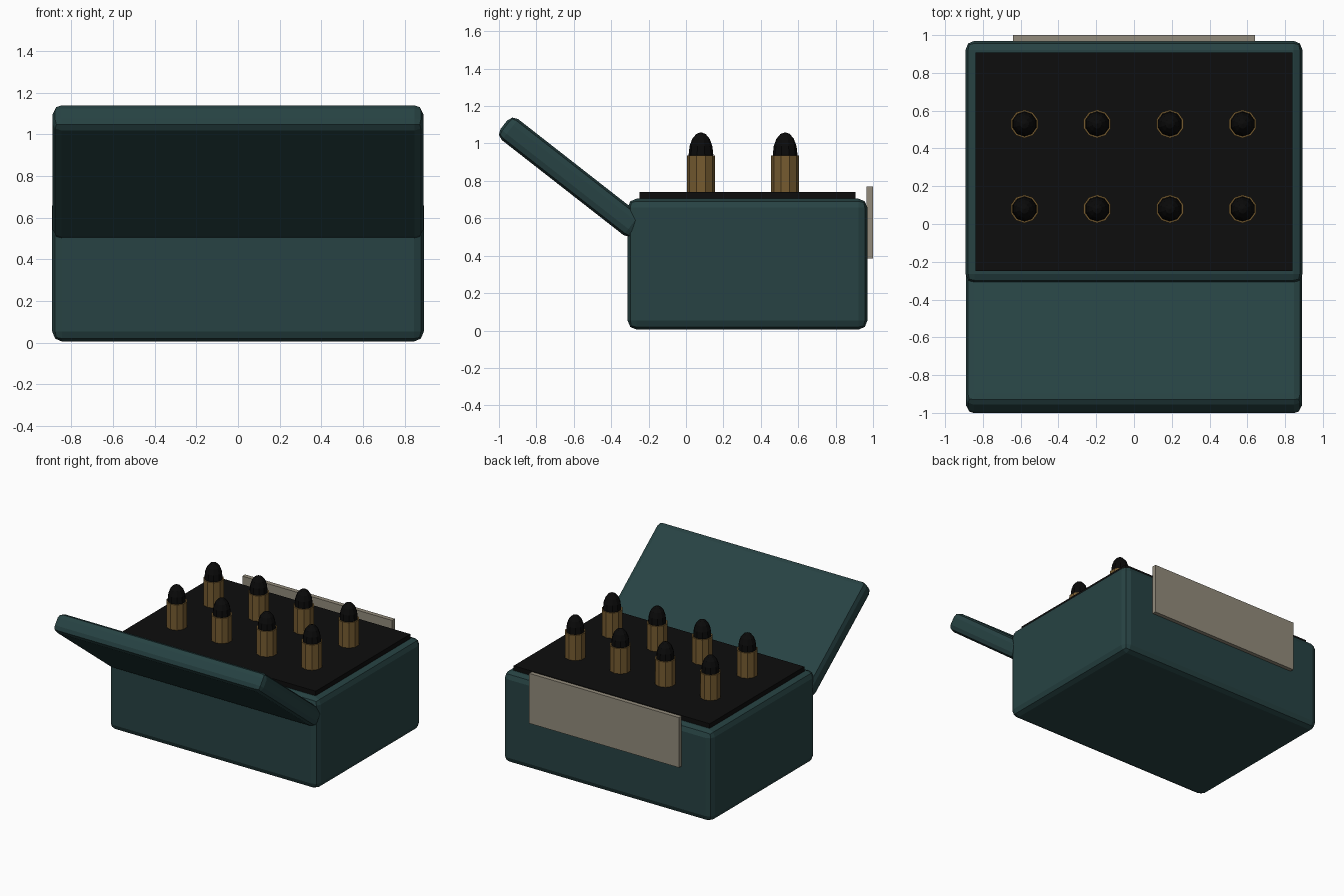
import bpy, math

if "Cube" in bpy.data.objects:
    bpy.data.objects.remove(bpy.data.objects["Cube"])


def material(name, rgb):
    m = bpy.data.materials.new(name)
    m.diffuse_color = (*rgb, 1)
    m.use_nodes = True
    m.node_tree.nodes["Principled BSDF"].inputs["Base Color"].default_value = m.diffuse_color
    return m


TEAL = material("dark_teal", (0.02, 0.055, 0.056))
FOAM = material("black_foam", (0.004, 0.004, 0.004))
BRASS = material("brass", (0.18, 0.105, 0.03))
TIP = material("tip_black", (0.003, 0.003, 0.003))
LABEL = material("label_beige", (0.29, 0.26, 0.20))


def box(name, center, size, mat, bevel=0, tilt=0):
    bpy.ops.mesh.primitive_cube_add(size=1, location=center)
    o = bpy.context.object
    o.name = name
    o.scale = size
    bpy.ops.object.transform_apply(location=False, rotation=False, scale=True)
    o.rotation_euler.x = tilt
    o.data.materials.append(mat)
    if bevel:
        b = o.modifiers.new("bevel", 'BEVEL')
        b.width = bevel
        b.segments = 2
    return o


# Case body
box("case_body", (0, 0.329, 0.355), (1.784, 1.282, 0.70), TEAL, 0.048)

# Open lid: tilted slab running down from its free edge into the body
angle = math.radians(38)
length = 0.91
end_y, end_z = -0.974, 1.10
box("open_lid",
    (0, end_y + math.cos(angle) * length / 2, end_z - math.sin(angle) * length / 2),
    (1.78, length, 0.142), TEAL, 0.042, -angle)

# Foam tray on top
box("foam_tray", (0, 0.329, 0.71), (1.676, 1.156, 0.06), FOAM)

# Label plate on the back
box("label_plate", (0, 0.983, 0.577), (1.28, 0.034, 0.386), LABEL)

# Two rows of four cartridges: ten-sided casings with domed tips
for row, y in enumerate((0.08, 0.53)):
    for col in range(4):
        x = -0.58 + 0.385 * col
        bpy.ops.mesh.primitive_cylinder_add(vertices=10, radius=0.075, depth=0.225,
                                            location=(x, y, 0.8225))
        casing = bpy.context.object
        casing.name = f"casing_{row}_{col}"
        casing.data.materials.append(BRASS)

        bpy.ops.mesh.primitive_uv_sphere_add(segments=10, ring_count=8, radius=1,
                                             location=(x, y, 0.94))
        tip = bpy.context.object
        tip.name = f"tip_{row}_{col}"
        tip.scale = (0.066, 0.066, 0.12)
        tip.data.materials.append(TIP)
